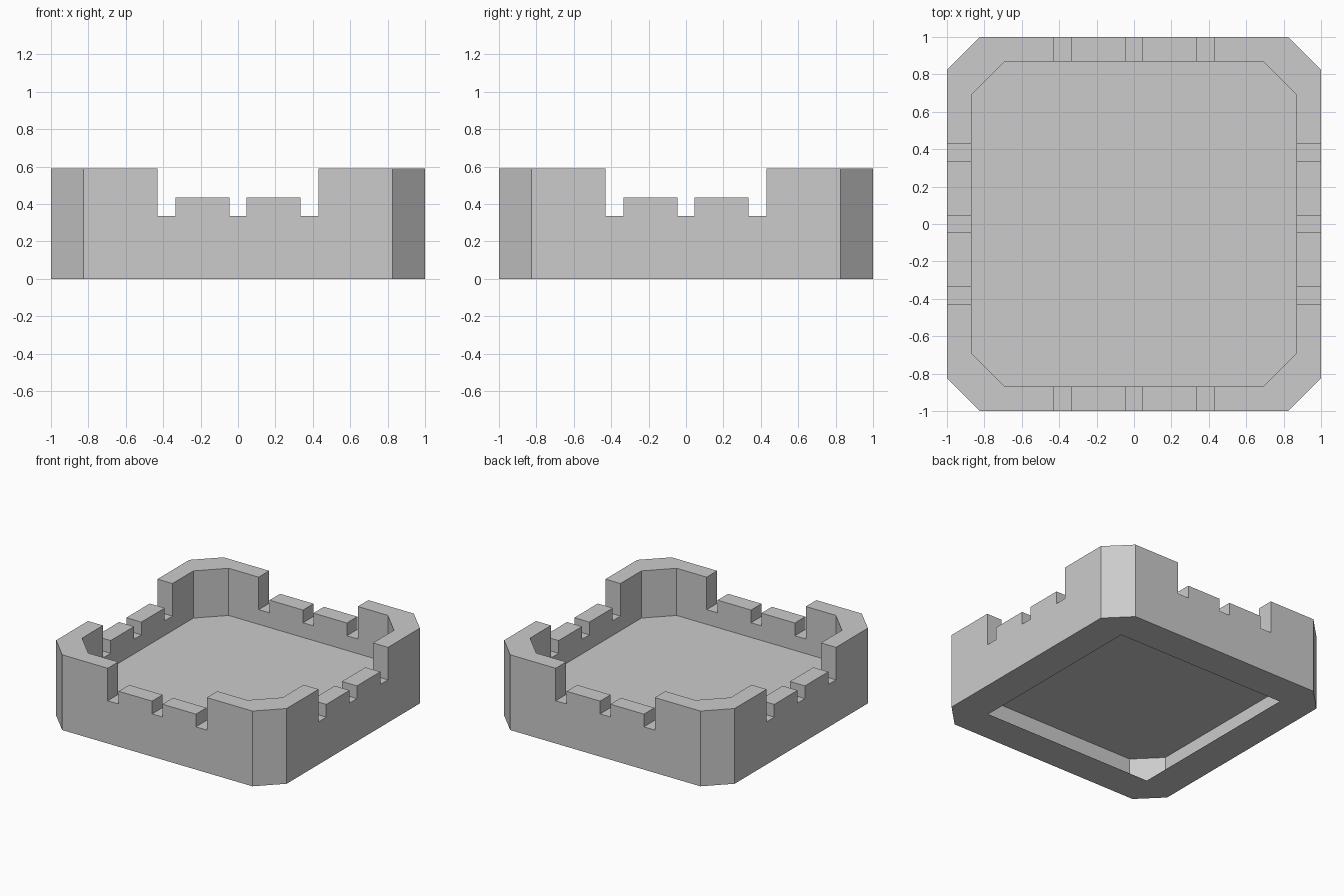
import bpy, bmesh
from math import pi
from mathutils import Matrix, Vector

if "Cube" in bpy.data.objects:
    bpy.data.objects.remove(bpy.data.objects["Cube"])

R, C = 1.0, 0.825        # outer octagon: flat distance, half flat length
RI, CI = 0.87, 0.69      # inner octagon
TOP, FLOOR, OPEN = 0.59, 0.22, 0.735
TURNS = [Matrix.Rotation(i * pi / 2, 4, 'Z') for i in range(4)]


def finish(bm, name):
    bmesh.ops.remove_doubles(bm, verts=bm.verts, dist=1e-5)
    me = bpy.data.meshes.new(name)
    bm.to_mesh(me)
    bm.free()
    ob = bpy.data.objects.new(name, me)
    bpy.context.collection.objects.link(ob)
    return ob


def face(bm, m, pts):
    return bm.faces.new([bm.verts.new(m @ Vector(p)) for p in pts])


# Notched top outline of one wall, right half then mirrored
half = [(0.045, 0.335), (0.045, 0.435), (0.335, 0.435), (0.335, 0.335),
        (0.43, 0.335), (0.43, TOP)]
crest = [(-t, z) for t, z in reversed(half)] + half


def outline(r, c):
    line = [(-c, 0), (-c, TOP)] + crest + [(c, TOP), (c, 0)]
    return [(t, -r, z) for t, z in line]


# Battlement walls with chamfered corners and bottom rim
bm = bmesh.new()
for m in TURNS:
    outer, inner = outline(R, C), outline(RI, CI)
    face(bm, m, outer[::-1])
    face(bm, m, inner)
    for i in range(1, len(outer) - 2):
        face(bm, m, [outer[i], outer[i + 1], inner[i + 1], inner[i]])
    # corner facets and corner top
    face(bm, m, [(C, -R, 0), (R, -C, 0), (R, -C, TOP), (C, -R, TOP)])
    face(bm, m, [(CI, -RI, TOP), (RI, -CI, TOP), (RI, -CI, 0), (CI, -RI, 0)])
    face(bm, m, [(C, -R, TOP), (R, -C, TOP), (RI, -CI, TOP), (CI, -RI, TOP)])
    # underside rim around a square opening
    face(bm, m, [(-OPEN, -OPEN, 0), (OPEN, -OPEN, 0), (C, -R, 0), (-C, -R, 0)])
    face(bm, m, [(OPEN, -OPEN, 0), (R, -C, 0), (C, -R, 0)])
finish(bm, "battlement_wall")

# Roof deck inside the walls
bm = bmesh.new()
ring = [m @ Vector(p) for m in TURNS
        for p in ((-CI, -RI, FLOOR), (CI, -RI, FLOOR))]
face(bm, Matrix(), ring)
finish(bm, "roof_deck")
